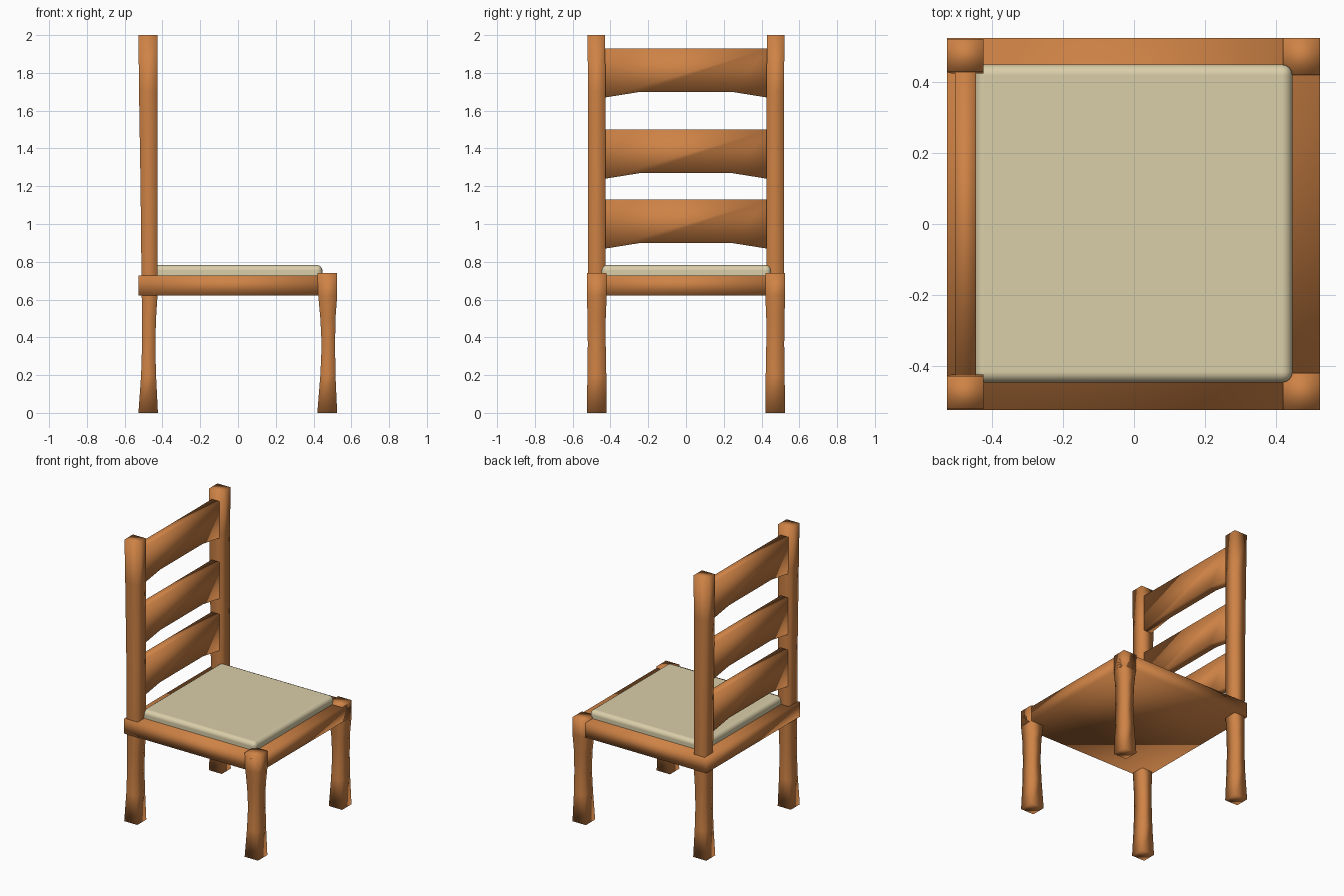
import bpy, bmesh

if "Cube" in bpy.data.objects:
    bpy.data.objects.remove(bpy.data.objects["Cube"])


def material(name, rgb):
    m = bpy.data.materials.new(name)
    m.diffuse_color = (*rgb, 1)
    m.use_nodes = True
    m.node_tree.nodes["Principled BSDF"].inputs["Base Color"].default_value = m.diffuse_color
    return m


WOOD = material("warm wood", (0.62, 0.225, 0.06))
FABRIC = material("cream fabric", (0.70, 0.62, 0.40))


def loft(name, rings, mat):
    """Solid skinned through matching rings of points, smooth shaded."""
    bm = bmesh.new()
    loops = [[bm.verts.new(p) for p in ring] for ring in rings]
    n = len(loops[0])
    for a, b in zip(loops, loops[1:]):
        for i in range(n):
            j = (i + 1) % n
            bm.faces.new((a[i], a[j], b[j], b[i]))
    bm.faces.new(loops[0][::-1])
    bm.faces.new(loops[-1])
    bmesh.ops.recalc_face_normals(bm, faces=bm.faces)
    for f in bm.faces:
        f.smooth = True
    me = bpy.data.meshes.new(name)
    bm.to_mesh(me)
    bm.free()
    me.materials.append(mat)
    ob = bpy.data.objects.new(name, me)
    bpy.context.collection.objects.link(ob)
    return ob


def rect(x0, x1, y0, y1, z):
    return [(x0, y0, z), (x1, y0, z), (x1, y1, z), (x0, y1, z)]


# Legs and back posts: sections as (z, x0, x1, inner y, outer y)
front = [(0, .42, .525, .42, .525), (.2, .436, .516, .422, .522),
         (.36, .443, .514, .425, .52), (.5, .436, .516, .425, .521),
         (.62, .425, .525, .42, .525), (.74, .42, .525, .42, .525)]
back = [(0, -.527, -.424, .424, .525), (.2, -.513, -.434, .424, .522),
        (.36, -.508, -.438, .425, .52), (.5, -.508, -.434, .425, .52),
        (.64, -.51, -.425, .425, .52), (1.2, -.516, -.425, .425, .518),
        (1.7, -.524, -.425, .427, .518), (2.0, -.527, -.425, .428, .522)]
for side, s in (("left", -1), ("right", 1)):
    for part, secs in (("front_leg", front), ("back_leg_post", back)):
        rings = [rect(x0, x1, *sorted((s * a, s * b)), z)
                 for z, x0, x1, a, b in secs]
        loft(f"{part}_{side}", rings, WOOD)

# Seat frame
loft("seat_frame", [rect(-.527, .525, -.525, .525, z) for z in (.622, .728)], WOOD)

# Cushion with rounded top edge
cushion = loft("seat_cushion", [rect(-.45, .447, -.447, .45, z) for z in (.70, .783)], FABRIC)
bev = cushion.modifiers.new("rounded edge", 'BEVEL')
bev.width = 0.03
bev.segments = 4
bev.harden_normals = True

# Back slats with arched lower edge
for i, top in enumerate((1.13, 1.50, 1.93)):
    outline = [(-.44, top), (.44, top), (.44, top - .262), (.24, top - .23),
               (-.24, top - .23), (-.44, top - .262)]
    loft(f"back_slat_{i + 1}", [[(x, y, z) for y, z in outline] for x in (-.505, -.445)], WOOD)
